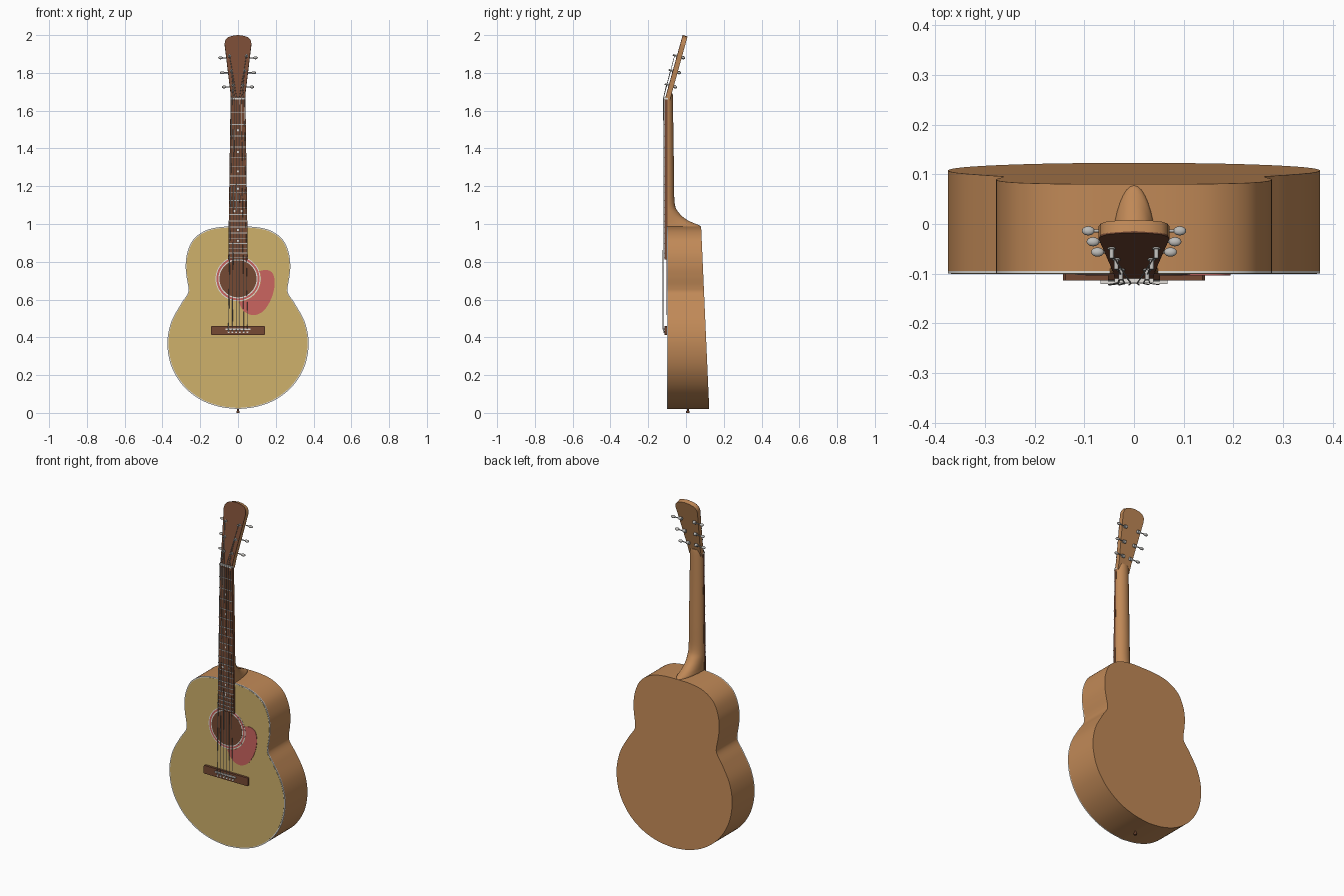
import bpy, bmesh, math
from mathutils import Vector, Matrix

if "Cube" in bpy.data.objects:
    bpy.data.objects.remove(bpy.data.objects["Cube"])


def material(name, rgb):
    m = bpy.data.materials.new(name)
    m.diffuse_color = (*rgb, 1)
    m.use_nodes = True
    m.node_tree.nodes["Principled BSDF"].inputs["Base Color"].default_value = m.diffuse_color
    return m


SPRUCE = material("pale_top_wood", (0.62, 0.44, 0.145))
WOOD = material("warm_wood", (0.53, 0.25, 0.095))
DARK = material("dark_wood", (0.18, 0.068, 0.034))
RED = material("red_plastic", (0.60, 0.13, 0.115))
IVORY = material("ivory", (0.76, 0.74, 0.70))
METAL = material("metal", (0.50, 0.49, 0.47))


def finish(name, bm, mat, matrix=None):
    bmesh.ops.recalc_face_normals(bm, faces=bm.faces)
    me = bpy.data.meshes.new(name)
    bm.to_mesh(me)
    bm.free()
    me.materials.append(mat)
    ob = bpy.data.objects.new(name, me)
    bpy.context.collection.objects.link(ob)
    if matrix:
        ob.matrix_world = matrix
    bpy.ops.object.select_all(action='DESELECT')
    ob.select_set(True)
    bpy.context.view_layer.objects.active = ob
    bpy.ops.object.shade_smooth_by_angle(angle=math.radians(35))
    return ob


def skin(bm, rings):
    rows = [[bm.verts.new(p) for p in ring] for ring in rings]
    n = len(rows[0])
    for a, b in zip(rows, rows[1:]):
        for i in range(n):
            j = (i + 1) % n
            bm.faces.new((a[i], a[j], b[j], b[i]))
    bm.faces.new(rows[0])
    bm.faces.new(rows[-1])


def prism(bm, pts, y0, y1):
    back = y1 if callable(y1) else (lambda z: y1)
    skin(bm, [[(x, y0, z) for x, z in pts], [(x, back(z), z) for x, z in pts]])


def plate(name, pts, y0, y1, mat, matrix=None):
    bm = bmesh.new()
    prism(bm, pts, y0, y1)
    return finish(name, bm, mat, matrix)


def rod(bm, a, b, r, sides=12):
    a, b = Vector(a), Vector(b)
    d = b - a
    m = Matrix.Translation((a + b) / 2) @ d.to_track_quat('Z', 'Y').to_matrix().to_4x4()
    bmesh.ops.create_cone(bm, cap_ends=True, segments=sides, radius1=r, radius2=r,
                          depth=d.length, matrix=m)


def smooth_path(pts, steps=6, closed=False):
    # Catmull-Rom curve through the points
    n = len(pts)
    out = []
    for i in range(n if closed else n - 1):
        pick = (lambda k: pts[k % n]) if closed else (lambda k: pts[max(0, min(n - 1, k))])
        p0, p1, p2, p3 = (Vector(pick(i + k)) for k in (-1, 0, 1, 2))
        for s in range(steps):
            t = s / steps
            out.append(tuple(0.5 * (2 * p1 + (p2 - p0) * t + (2 * p0 - 5 * p1 + 4 * p2 - p3) * t * t
                                    + (3 * p1 - p0 - 3 * p2 + p3) * t ** 3)))
    if not closed:
        out.append(tuple(pts[-1]))
    return out


def mirrored(half):
    # half runs from bottom centre to top centre on +x
    return half + [(-x, z) for x, z in reversed(half) if x > 1e-5]


def circle(r, cx=0, cz=0, n=64):
    return [(cx + r * math.cos(2 * math.pi * i / n), cz + r * math.sin(2 * math.pi * i / n)) for i in range(n)]


def rect(x0, x1, z0, z1):
    return [(x0, z0), (x1, z0), (x1, z1), (x0, z1)]


# Body with tapering depth
side = [(0, .02), (.1, .033), (.2, .071), (.29, .143), (.352, .245), (.374, .365), (.355, .477),
        (.305, .572), (.267, .63), (.263, .665), (.272, .72), (.277, .78), (.268, .85),
        (.235, .92), (.17, .966), (.09, .984), (0, .987)]
outline = mirrored(smooth_path(side))
inset = [(x * 0.984, 0.5 + (z - 0.5) * 0.988) for x, z in outline]
plate("body", outline, -0.094, lambda z: 0.123 - 0.043 * (z - 0.02) / 0.967, WOOD)
plate("body_binding", outline, -0.100, -0.094, IVORY)
plate("soundboard", inset, -0.101, -0.096, SPRUCE)

# Sound hole and rosette rings
HZ = 0.71
for name, r, y, mat in (("rosette_outer", .119, -.1016, IVORY), ("rosette_red", .114, -.1022, RED),
                        ("rosette_inner", .104, -.1028, IVORY), ("sound_hole", .098, -.1034, DARK)):
    plate(name, circle(r, 0, HZ), y, -0.099, mat)

# Pickguard hugging the rosette
guard = smooth_path([(.108, .748), (.15, .757), (.184, .738), (.194, .68), (.176, .605),
                     (.135, .54), (.08, .517), (.03, .54), (.003, .587)])
arc = [(.121 * math.cos(math.radians(a)), HZ + .121 * math.sin(math.radians(a))) for a in range(-87, 20, 6)]
plate("pickguard", guard + arc, -0.1035, -0.099, RED)

# Neck and heel: half-round sections (z, half width, back y)
sections = smooth_path([(.96, .048, .079), (.988, .048, .077), (1.003, .047, .045), (1.025, .047, .0),
                        (1.06, .047, -.038), (1.11, .046, -.06), (1.25, .045, -.063),
                        (1.5, .0415, -.067), (1.66, .039, -.069), (1.69, .038, -.071)], 4)
bm = bmesh.new()
skin(bm, [[(w * math.cos(math.pi * i / 20), -.102 + (yb + .102) * math.sin(math.pi * i / 20), z)
           for i in range(21)] for z, w, yb in sections])
finish("neck", bm, WOOD)

# Fretboard, nut, frets and inlay dots
NUT, SADDLE, END = 1.66, 0.44, 0.812


def board_w(z):
    return 0.052 - 0.0125 * (z - END) / (NUT - END)


plate("fretboard", [(-board_w(END), END), (board_w(END), END), (board_w(NUT), NUT), (-board_w(NUT), NUT)],
      -0.113, -0.099, DARK)
plate("nut", rect(-.039, .039, NUT, NUT + .01), -0.118, -0.095, IVORY)


def fret_z(n):
    return SADDLE + (NUT - SADDLE) * 2 ** (-n / 12)


bm = bmesh.new()
for n in range(1, 21):
    z = fret_z(n)
    w = board_w(z)
    prism(bm, rect(-w, w, z - .002, z + .002), -0.1155, -0.112)
finish("frets", bm, METAL)
bm = bmesh.new()
for n in (3, 5, 7, 9, 12, 15, 17):
    for x in ((-.02, .02) if n == 12 else (0,)):
        prism(bm, circle(.006, x, (fret_z(n) + fret_z(n - 1)) / 2, 16), -0.1138, -0.112)
finish("inlay_dots", bm, IVORY)

# Bridge, saddle and pins
plate("bridge", [(-.14, .413), (.14, .413), (.143, .418), (.143, .456), (.138, .461), (-.138, .461),
                 (-.143, .456), (-.143, .418)], -0.114, -0.099, DARK)
plate("saddle", rect(-.067, .067, SADDLE, SADDLE + .008), -0.121, -0.112, IVORY)
bm = bmesh.new()
for i in range(6):
    x = -.05 + .02 * i
    rod(bm, (x, -.119, .427), (x, -.112, .427), .005)
finish("bridge_pins", bm, IVORY)

# Headstock, tilted back, with a dark front veneer
TILT = Matrix.Translation((0, -.112, 1.66)) @ Matrix.Rotation(math.radians(-15.5), 4, 'X')
head = [(.0385, 0), (.041, .05), (.069, .29), (.071, .305), (.067, .325), (.055, .34), (.03, .349), (0, .353)]
plate("headstock", mirrored(head), 0.003, 0.027, WOOD, TILT)
plate("headstock_veneer", mirrored(head), 0, 0.004, DARK, TILT)

# Tuners: posts, shafts and oval buttons on both sides
posts = []
bm, buttons = bmesh.new(), bmesh.new()
for s in (-1, 1):
    for z in (.078, .156, .238):
        w = .041 + .028 * (z - .05) / .24
        px = w - .018
        posts.append((s * px, z))
        rod(bm, (s * px, -.022, z), (s * px, .03, z), .0045)
        rod(bm, (s * px, -.003, z), (s * px, .002, z), .008)
        rod(bm, (s * (px - .008), .034, z), (s * (px + .008), .034, z), .009)
        rod(bm, (s * px, .036, z), (s * (w + .025), .036, z), .003)
        bmesh.ops.create_uvsphere(buttons, u_segments=16, v_segments=10, radius=1,
                                  matrix=Matrix.Translation((s * (w + .029), .036, z))
                                  @ Matrix.Diagonal((.013, .0095, .0075, 1)))
finish("tuner_posts", bm, METAL, TILT)
finish("tuner_buttons", buttons, METAL, TILT)

# Strings from bridge over the nut to the posts (outer strings to the lowest posts)
bm = bmesh.new()
order = posts[:3] + posts[:2:-1]
for i, (px, pz) in enumerate(order):
    r = .0021 - .0002 * i
    bx, nx = -.05 + .02 * i, -.032 + .0128 * i
    over = (nx, -.1195, NUT + .005)
    rod(bm, (bx, -.114, .427), (bx, -.122, SADDLE + .004), r, 6)
    rod(bm, (bx, -.122, SADDLE + .004), over, r, 6)
    rod(bm, over, TILT @ Vector((px, -.012, pz)), r, 6)
finish("strings", bm, METAL)

# End pin under the body
bm = bmesh.new()
rod(bm, (0, .01, .008), (0, .01, .03), .005)
rod(bm, (0, .01, 0), (0, .01, .009), .009, 16)
finish("end_pin", bm, DARK)
